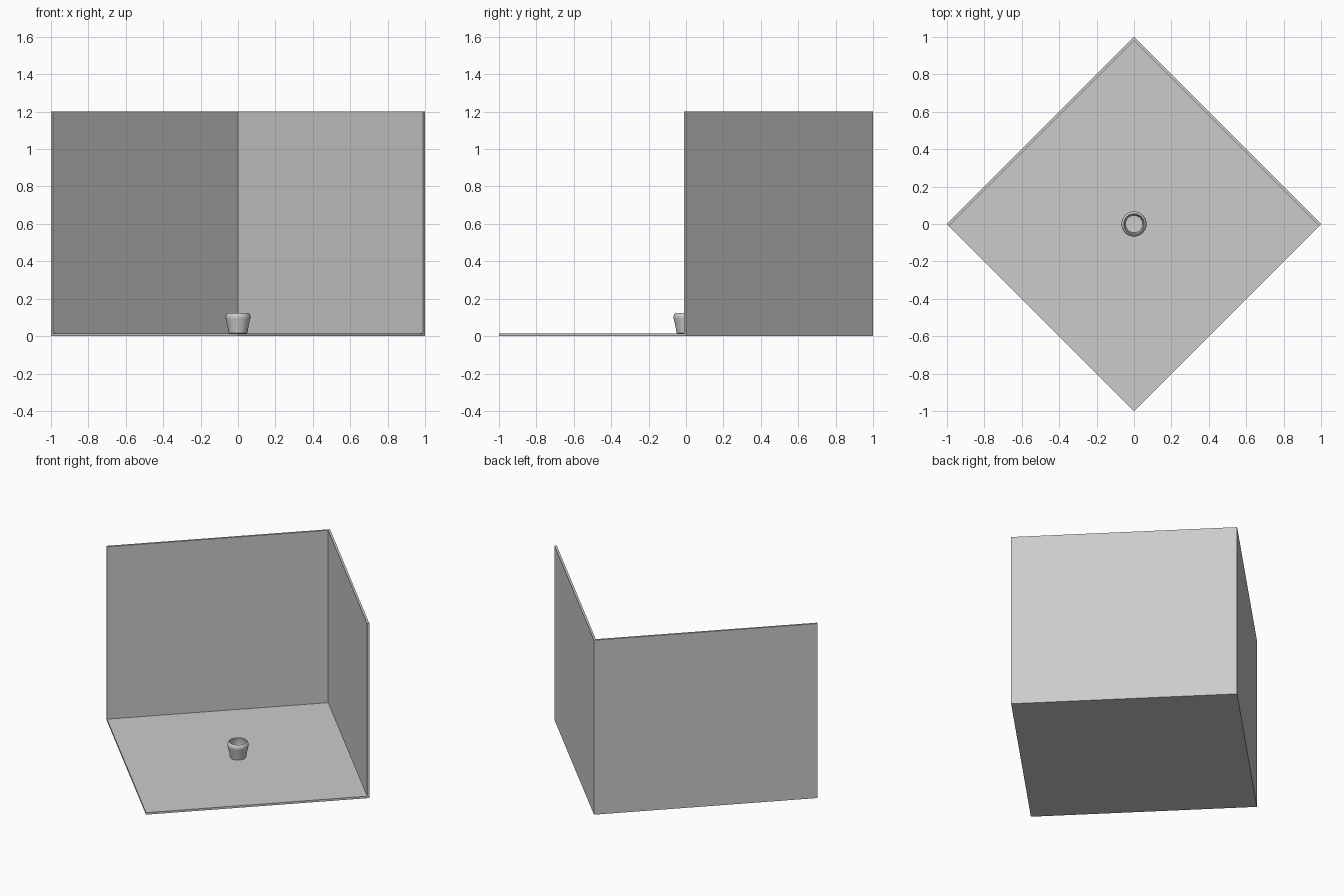
import bpy, bmesh, math
from mathutils import Matrix

if "Cube" in bpy.data.objects:
    bpy.data.objects.remove(bpy.data.objects["Cube"])

S = math.sqrt(2)   # side of the square floor
T = 0.014          # panel thickness
H = 1.2            # wall height

grey = bpy.data.materials.new("light grey")
grey.diffuse_color = (0.6, 0.6, 0.6, 1)
grey.use_nodes = True
grey.node_tree.nodes["Principled BSDF"].inputs["Base Color"].default_value = grey.diffuse_color


def finish(name, bm):
    me = bpy.data.meshes.new(name)
    bm.to_mesh(me)
    bm.free()
    me.materials.append(grey)
    ob = bpy.data.objects.new(name, me)
    bpy.context.collection.objects.link(ob)
    return ob


def panel(name, lo, hi):
    # box given by corners, turned 45 degrees about z
    bm = bmesh.new()
    bmesh.ops.create_cube(bm, size=1)
    for v in bm.verts:
        v.co = [(a + b) / 2 + c * (b - a) for a, b, c in zip(lo, hi, v.co)]
    bm.transform(Matrix.Rotation(math.radians(45), 4, 'Z'))
    return finish(name, bm)


# floor and the two back walls meeting at the rear corner
h = S / 2
panel("floor", (-h, -h, 0), (h, h, T))
panel("right_wall", (h - T, -h, T), (h, h, H))
panel("left_wall", (-h, h - T, T), (h - T, h, H))

# hollow cup, turned from a profile (radius, height)
profile = [(0, 0), (0.046, 0), (0.050, 0.003), (0.054, 0.025), (0.060, 0.055),
           (0.0655, 0.078), (0.067, 0.087), (0.066, 0.094), (0.062, 0.104),
           (0.058, 0.108), (0.055, 0.109), (0.052, 0.107), (0.052, 0.100),
           (0.058, 0.086), (0.052, 0.050), (0.046, 0.012), (0, 0.010)]
bm = bmesh.new()
vs = [bm.verts.new((r, 0, z + T)) for r, z in profile]
es = [bm.edges.new(p) for p in zip(vs, vs[1:])]
bmesh.ops.spin(bm, geom=vs + es, cent=(0, 0, 0), axis=(0, 0, 1),
               angle=2 * math.pi, steps=48)
bmesh.ops.remove_doubles(bm, verts=bm.verts, dist=1e-5)
bmesh.ops.recalc_face_normals(bm, faces=bm.faces)
cup = finish("cup", bm)
bpy.context.view_layer.objects.active = cup
cup.select_set(True)
bpy.ops.object.shade_smooth_by_angle(angle=math.radians(40))
